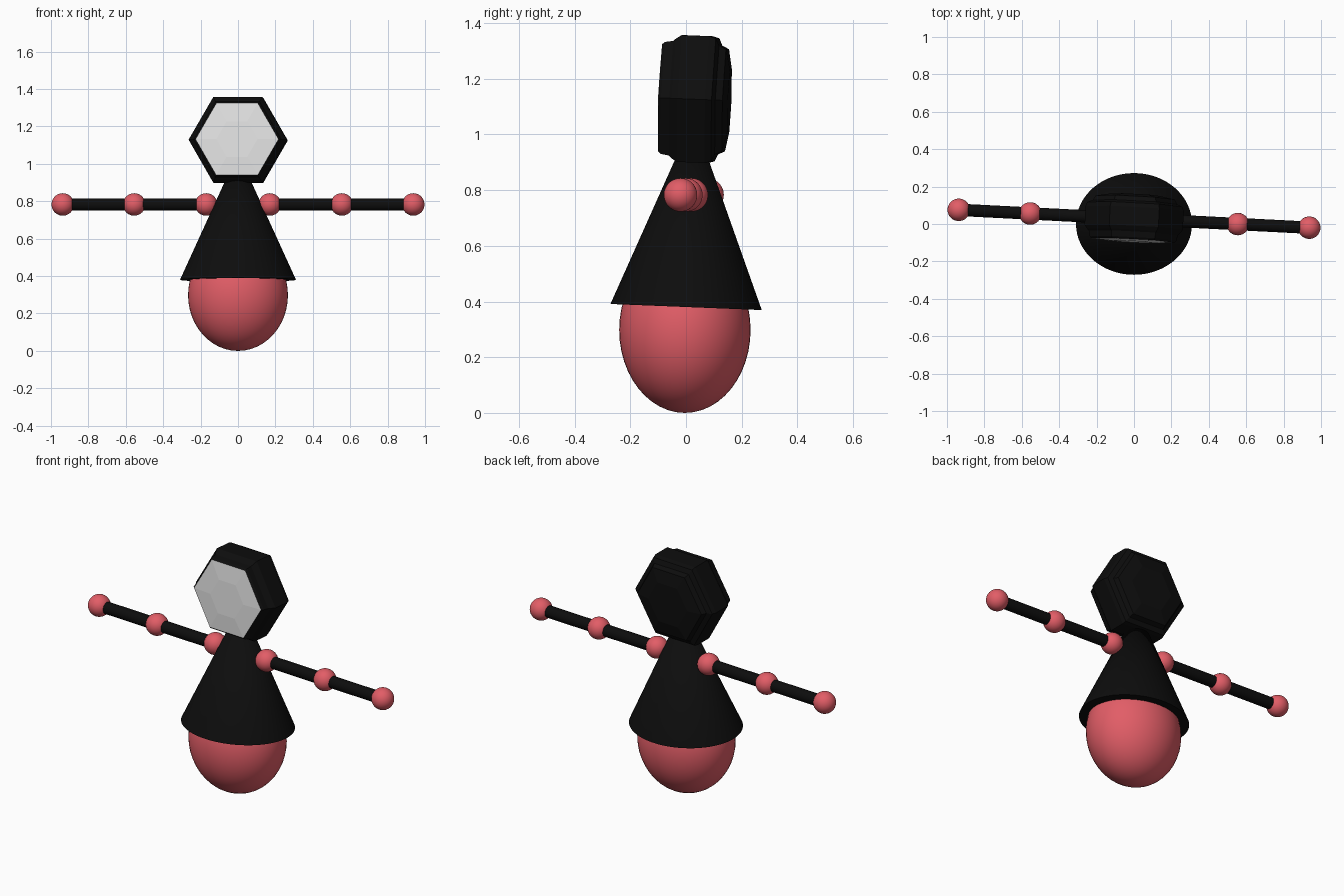
import bpy, bmesh
from math import radians, sin, cos, pi
from mathutils import Vector

if "Cube" in bpy.data.objects:
    bpy.data.objects.remove(bpy.data.objects["Cube"])


def material(name, rgb):
    m = bpy.data.materials.new(name)
    m.use_nodes = True
    m.diffuse_color = (*rgb, 1)
    m.node_tree.nodes["Principled BSDF"].inputs["Base Color"].default_value = (*rgb, 1)
    return m


BLACK = material("black", (0.004, 0.004, 0.004))
PINK = material("coral_pink", (0.76, 0.11, 0.135))
WHITE = material("pale_grey", (0.78, 0.78, 0.78))
LEAN, TURN = radians(-2.3), radians(-3)


def finish(name, mat):
    ob = bpy.context.object
    ob.name = name
    ob.data.materials.append(mat)
    bpy.ops.object.shade_smooth_by_angle(angle=radians(35))
    return ob


def ball(name, loc, size):
    bpy.ops.mesh.primitive_uv_sphere_add(segments=48, ring_count=24, location=loc)
    bpy.context.object.scale = size
    return finish(name, PINK)


def rod(name, a, b, radius):
    a, b = Vector(a), Vector(b)
    bpy.ops.mesh.primitive_cylinder_add(vertices=32, radius=radius,
                                        depth=(b - a).length, location=(a + b) / 2)
    bpy.context.object.rotation_euler = (b - a).to_track_quat('Z', 'Y').to_euler()
    return finish(name, BLACK)


# Lower body and cone torso
ball("lower_body", (0, -0.004, 0.298), (0.267, 0.236, 0.298))
bpy.ops.mesh.primitive_cone_add(vertices=64, radius1=1, radius2=0, depth=0.68,
                                location=(0, 0.014, 0.72), rotation=(LEAN, 0, 0))
bpy.context.object.scale = (0.31, 0.272, 1)
finish("cone_torso", BLACK)

# Arms: a rod with ball joints at shoulder, elbow and hand
for side, label in ((1, "left"), (-1, "right")):
    joints = [(side * x, 0.028 - 0.051 * side * x, 0.783) for x in (0.17, 0.555, 0.937)]
    for joint, p in zip(("shoulder", "elbow", "hand"), joints):
        ball(f"{label}_{joint}", p, (0.06,) * 3)
    rod(f"{label}_upper_arm", joints[0], joints[1], 0.033)
    rod(f"{label}_forearm", joints[1], joints[2], 0.033)

# Hexagonal head lofted from back to front (depth, corner radius)
rings = [(0.145, 0.13), (0.13, 0.212), (0.105, 0.226), (0.093, 0.255),
         (0.07, 0.263), (-0.03, 0.263), (-0.05, 0.248), (-0.06, 0.238),
         (-0.09, 0.232), (-0.1, 0.222), (-0.107, 0.11)]
bm = bmesh.new()
loops = [[bm.verts.new((r * cos(k * pi / 3), y, r * sin(k * pi / 3))) for k in range(6)]
         for y, r in rings]
for a, b in zip(loops, loops[1:]):
    for k in range(6):
        n = (k + 1) % 6
        bm.faces.new((a[k], a[n], b[n], b[k]))
bm.faces.new(loops[0])
bm.faces.new(loops[-1])
bmesh.ops.recalc_face_normals(bm, faces=bm.faces)
# Pale face panel at the very front
for f in bm.faces:
    f.material_index = int(f.calc_center_median().y < -0.1)
mesh = bpy.data.meshes.new("head")
bm.to_mesh(mesh)
bm.free()
mesh.materials.append(BLACK)
mesh.materials.append(WHITE)
head = bpy.data.objects.new("head", mesh)
head.location = (0, 0.012, 1.128)
head.rotation_euler = (LEAN, 0, TURN)
bpy.context.collection.objects.link(head)
